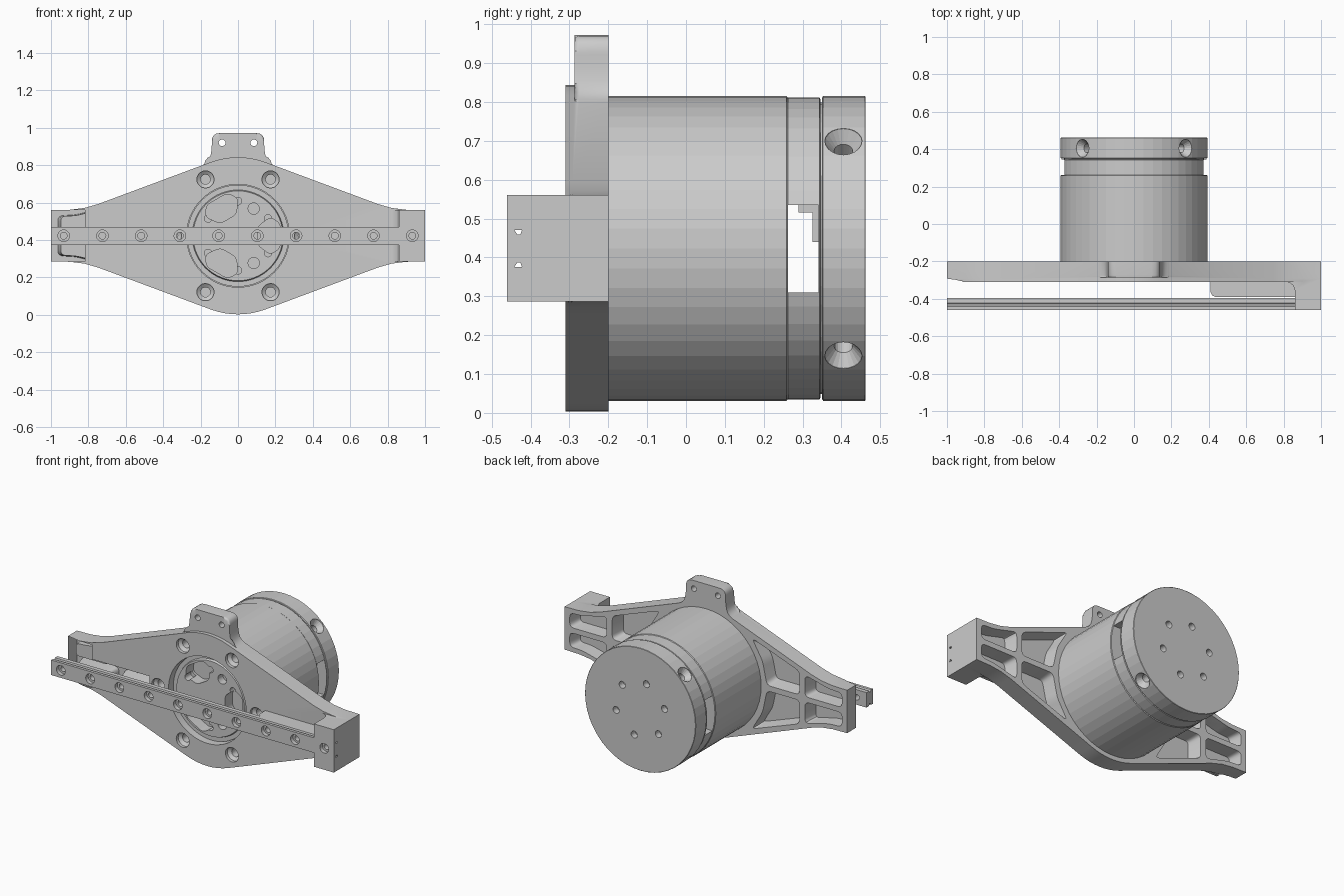
import bpy, bmesh, math
from math import sin, cos, radians, pi
from mathutils import Vector, Matrix

if "Cube" in bpy.data.objects:
    bpy.data.objects.remove(bpy.data.objects["Cube"])

CZ = 0.423          # height of the motor axis
Y = Vector((0, 1, 0))


def lathe(bm, prof, pos, axis=Y, n=20, closed=False):
    """Revolve (radius, distance) pairs about an axis; closed makes a ring."""
    m = Matrix.Translation(pos) @ axis.to_track_quat('Z', 'Y').to_matrix().to_4x4()
    rings = [[bm.verts.new(m @ Vector((r * cos(2 * pi * i / n), r * sin(2 * pi * i / n), t)))
              for i in range(n)] for r, t in prof]
    pairs = list(zip(rings, rings[1:]))
    if closed:
        pairs.append((rings[-1], rings[0]))
    else:
        bm.faces.new(rings[0])
        bm.faces.new(rings[-1])
    for a, b in pairs:
        for i in range(n):
            bm.faces.new((a[i], a[(i + 1) % n], b[(i + 1) % n], b[i]))


def rounded(pts, r, n=4):
    """Round every corner of a polygon."""
    out = []
    for i, p in enumerate(pts):
        p, q, s = Vector(p), Vector(pts[i - 1]), Vector(pts[(i + 1) % len(pts)])
        a = p + (q - p).normalized() * min(r, (q - p).length * 0.45)
        b = p + (s - p).normalized() * min(r, (s - p).length * 0.45)
        for k in range(n + 1):
            t = k / n
            out.append(a * (1 - t) ** 2 + p * 2 * t * (1 - t) + b * t * t)
    return out


def prism(bm, pts, t0, t1, axis='y', taper=1.0, bevel=0):
    """Extrude a profile along an axis; taper and bevel act on the t0 end."""
    put = {'x': lambda u, v, t: (t, u, v), 'y': lambda u, v, t: (u, t, v),
           'z': lambda u, v, t: (u, v, t)}[axis]
    pts = [Vector(p) for p in pts]
    c = sum(pts, Vector((0, 0))) / len(pts)
    a = [bm.verts.new(put(*(c + (p - c) * taper), t0)) for p in pts]
    b = [bm.verts.new(put(*p, t1)) for p in pts]
    f = bm.faces.new(a)
    bm.faces.new(b)
    for i in range(len(pts)):
        j = (i + 1) % len(pts)
        bm.faces.new((a[i], a[j], b[j], b[i]))
    if bevel:
        bmesh.ops.bevel(bm, geom=list(f.edges), offset=bevel, segments=3,
                        profile=0.5, affect='EDGES')


def box(bm, x0, x1, y0, y1, z0, z1):
    prism(bm, [(x0, y0), (x1, y0), (x1, y1), (x0, y1)], z0, z1, 'z')


def make(name, build, smooth=True):
    bm = bmesh.new()
    build(bm)
    bmesh.ops.recalc_face_normals(bm, faces=bm.faces)
    me = bpy.data.meshes.new(name)
    bm.to_mesh(me)
    bm.free()
    ob = bpy.data.objects.new(name, me)
    bpy.context.collection.objects.link(ob)
    ob["smooth"] = smooth
    return ob


def combine(ob, build, op='DIFFERENCE'):
    tool = make("cutter", build)
    tool.hide_render = True
    m = ob.modifiers.new("bool", 'BOOLEAN')
    m.operation, m.object, m.solver, m.use_self = op, tool, 'EXACT', True
    bpy.context.view_layer.objects.active = ob
    bpy.ops.object.modifier_apply(modifier=m.name)
    bpy.data.objects.remove(tool)


def polar(r, deg, y=0.0):
    return Vector((r * cos(radians(deg)), y, CZ + r * sin(radians(deg))))


def sym(pts, sx, sz=1):
    return [(sx * x, CZ + sz * z) for x, z in pts]


# bracket plate: diamond outline with round top and bottom
side = [(1, .137), (.9, .139), (.82, .149), (.75, .169)]
arc = [(.42 * sin(radians(a)), .42 * cos(radians(a))) for a in (20.4, 15, 10, 5)]
quarter = side + arc
outline = (sym(quarter, 1) + [(0, CZ + .42)] + sym(quarter[::-1], -1)
           + sym(quarter, -1, -1) + [(0, CZ - .42)] + sym(quarter[::-1], 1, -1))
bracket = make("bracket", lambda bm: prism(bm, outline, -.31, -.2, bevel=.018))

# top tab
half = [(.2, .74), (.21, .79), (.155, .82), (.14, .88), (.14, .972)]
tab = rounded(half + [(-x, z) for x, z in half[::-1]], .045)
combine(bracket, lambda bm: prism(bm, tab, -.287, -.2, bevel=.012), 'UNION')

# end feet and the front ribs behind the rail
foot = [(1, -.2), (1, -.46), (.86, -.46), (.86, -.355), (.852, -.33), (.835, -.315),
        (.80, -.305), (.80, -.2)]
rib = [(.9, -.25), (.41, -.25), (.41, -.365), (.418, -.382), (.435, -.39), (.9, -.39)]
for s in (1, -1):
    combine(bracket, lambda bm: prism(bm, [(s * x, y) for x, y in foot], .286, .56, 'z'), 'UNION')
    combine(bracket, lambda bm: prism(bm, [(s * x, y) for x, y in rib], CZ - .045, CZ + .045, 'z'), 'UNION')

# tapered back pockets
inner = rounded([(.432, .016), (.665, .016), (.665, .168), (.325, .292), (.40, .165)], .03)
outer = rounded([(.70, .016), (.965, .016), (.965, .108), (.87, .112), (.70, .155)], .03)


def pockets(bm):
    for sx in (1, -1):
        for sz in (1, -1):
            for p in (inner, outer):
                prism(bm, sym(p, sx, sz), -.285, -.19, taper=.86)


def bracket_holes(bm):
    lathe(bm, [(.275, -.5), (.275, -.1)], (0, 0, CZ), n=64)
    for k in range(6):                                   # counterbored screws
        lathe(bm, [(.046, -.32), (.046, -.29), (.026, -.275), (.026, -.215)], polar(.348, 60 * k))
    for x in (-.085, .085):                              # tab holes
        lathe(bm, [(.018, -.4), (.018, -.1)], (x, 0, .92))
    box(bm, -1.1, 1.1, -.5, -.395, CZ - .048, CZ + .048)  # rail channel


combine(bracket, pockets)
combine(bracket, bracket_holes)

# rail with grooves along both edges and ten counterbored holes
edge = [(-.395, .048), (-.422, .048), (-.426, .036), (-.434, .036), (-.442, .048), (-.46, .048)]
rail = make("rail", lambda bm: prism(
    bm, [(y, CZ + z) for y, z in edge] + [(y, CZ - z) for y, z in edge[::-1]], -1, 1, 'x'))


def rail_holes(bm):
    for k in range(10):
        lathe(bm, [(.031, -.48), (.031, -.435), (.018, -.435), (.018, -.38)],
              (-.932 + .2071 * k, 0, CZ))


combine(rail, rail_holes)

# motor front face inside the bore, with windows and bolt holes
face = make("gear_face", lambda bm: lathe(
    bm, [(.272, -.195), (.272, -.265), (.245, -.265), (.24, -.28), (0.02, -.28)], (0, 0, CZ), n=64))
window = [(.235, -16), (.235, 16), (.2, 30), (.115, 25), (.115, -25), (.2, -30)]


def face_holes(bm):
    for a in (0, 120, 240):
        pts = [polar(r, d + a) for r, d in window]
        prism(bm, rounded([(p.x, p.z) for p in pts], .025), -.35, -.205)
    for k in range(6):
        lathe(bm, [(.02, -.35), (.02, -.22)], polar(.185, 30 + 60 * k))
    for a in (60, 300):
        lathe(bm, [(.03, -.35), (.03, -.23)], polar(.168, a))


combine(face, face_holes)

# main housing, flat facets
make("housing", lambda bm: lathe(
    bm, [(.392, -.2), (.392, .258), (.388, .262)], (0, 0, CZ), n=48), False)

# spacer ring with an open slot on both sides
ring = make("slotted_ring", lambda bm: lathe(
    bm, [(.389, .263), (.389, .343), (.384, .346), (.345, .346), (.345, .263)],
    (0, 0, CZ), n=48, closed=True), False)
combine(ring, lambda bm: box(bm, -.5, .5, .25, .341, .31, .535))


# small connector seen through the slot
def connector(bm):
    box(bm, .2, .32, .29, .325, .515, .55)
    box(bm, .2, .32, .325, .346, .44, .55)


make("connector", connector, False)

# end cap with four radial countersinks and six bolt holes
cap = make("end_cap", lambda bm: lathe(
    bm, [(.375, .341), (.375, .350), (.388, .350), (.392, .353), (.392, .46), (.39, .462)],
    (0, 0, CZ), n=48), False)


def cap_holes(bm):
    for a in (45, 135, 225, 315):
        d = polar(1, a) - Vector((0, 0, CZ))
        lathe(bm, [(.024, .25), (.024, .355), (.048, .388), (.048, .42)],
              (0, .405, CZ), axis=d)
    for k in range(6):
        lathe(bm, [(.022, .42), (.022, .5)], polar(.178, 44 + 60 * k))


combine(cap, cap_holes)

# smooth shading on the cast parts, facets kept on the barrel
bpy.ops.object.select_all(action='DESELECT')
for ob in bpy.context.scene.objects:
    if ob.get("smooth"):
        ob.select_set(True)
        bpy.context.view_layer.objects.active = ob
bpy.ops.object.shade_smooth_by_angle(angle=radians(30))
